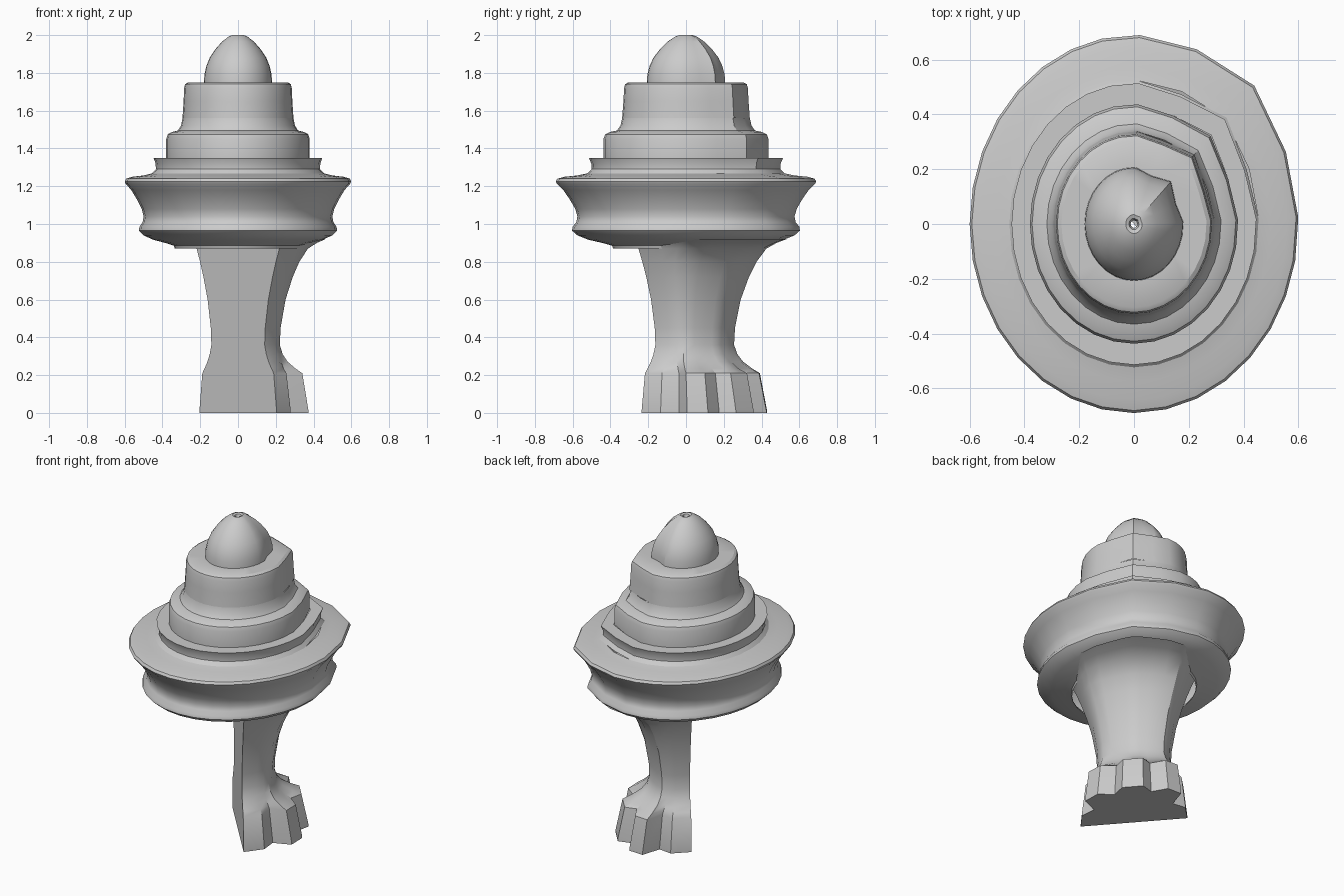
import bpy, bmesh, math

if "Cube" in bpy.data.objects:
    bpy.data.objects.remove(bpy.data.objects["Cube"])

grey = bpy.data.materials.new("stone_grey")
grey.use_nodes = True
COLOUR = (0.6, 0.6, 0.6, 1)
grey.diffuse_color = COLOUR
grey.node_tree.nodes["Principled BSDF"].inputs["Base Color"].default_value = COLOUR

STRETCH = 1.15  # the plan is an ellipse, longer in y


def finish(bm, name, angle):
    bmesh.ops.recalc_face_normals(bm, faces=bm.faces)
    mesh = bpy.data.meshes.new(name)
    bm.to_mesh(mesh)
    bm.free()
    mesh.materials.append(grey)
    obj = bpy.data.objects.new(name, mesh)
    bpy.context.collection.objects.link(obj)
    bpy.ops.object.select_all(action="DESELECT")
    obj.select_set(True)
    bpy.context.view_layer.objects.active = obj
    bpy.ops.object.shade_smooth_by_angle(angle=math.radians(angle))
    return obj


def skin(bm, rings, closed=True):
    for a, b in zip(rings, rings[1:]):
        n = len(a)
        for i in range(n if closed else n - 1):
            j = (i + 1) % n
            bm.faces.new((a[i], a[j], b[j], b[i]))


# Turned parts: three smooth quarters and one coarse, creased quarter
def turned(name, profile, dent, corner):
    spokes = [(0, 1), (22.5, dent), (45, corner), (67.5, dent)]
    spokes += [(90 + 270 * i / 24, 1) for i in range(24)]
    bm = bmesh.new()
    rings = []
    for r, z in profile:
        ring = []
        for deg, f in spokes:
            a = math.radians(deg + (2 if deg == 0 else -2 if deg == 90 else 0))
            ring.append(bm.verts.new((r * f * math.cos(a),
                                      r * f * STRETCH * math.sin(a), z)))
        rings.append(ring)
    skin(bm, rings)
    return finish(bm, name, 32)


turned("bowl", [(.335, .87), (.34, .885), (.375, .897), (.45, .917), (.5, .94),
                (.525, .965), (.522, .985), (.505, 1.01), (.5, 1.04), (.51, 1.08),
                (.535, 1.13), (.565, 1.18), (.594, 1.212), (.6, 1.225),
                (.592, 1.24), (.56, 1.25), (.5, 1.257), (.455, 1.268)], 1.0, 1.035)
turned("collar", [(.455, 1.268), (.435, 1.29), (.436, 1.32), (.447, 1.35),
                  (.38, 1.35)], .98, 1.05)
turned("lower_tier", [(.38, 1.35), (.38, 1.45), (.372, 1.475), (.35, 1.487),
                      (.318, 1.495), (.302, 1.52), (.294, 1.56)], .98, 1.04)
turned("upper_tier", [(.294, 1.56), (.288, 1.65), (.285, 1.72), (.28, 1.74),
                      (.265, 1.75), (.17, 1.75)], .97, 1.06)
turned("dome", [(.18, 1.75), (.178, 1.79), (.168, 1.835), (.15, 1.88), (.12, 1.925),
                (.085, 1.965), (.05, 1.992), (.03, 2.0), (.018, 1.995),
                (.012, 1.975)], .92, 1.06)

# Leg: half sections (outward, sideways) mirrored, blended from shaft to clawed foot
SHAFT = [(0, 1), (.4, .97), (.6, .9), (.74, .82), (.86, .6), (.93, .35), (.98, .15), (1, 0)]
CLAW = [(0, 1), (.3, .97), (.44, .74), (.7, .9), (.87, .66), (.82, .34), (1, .2), (1, 0)]
# height, outward reach, half width, claw blend
ROWS = [(0, .45, .34, 1), (.015, .45, .34, 1), (.21, .405, .315, 1),
        (.235, .35, .295, .7), (.27, .29, .27, .35), (.31, .255, .25, .1),
        (.36, .238, .235, 0), (.45, .242, .24, 0), (.6, .27, .268, 0),
        (.72, .315, .305, 0), (.8, .36, .335, 0), (.87, .43, .365, 0),
        (.9, .52, .38, 0), (.92, .6, .4, 0)]


def leg():
    bm = bmesh.new()
    rings = []
    for z, reach, width, blend in ROWS:
        half = [((s[0] + (c[0] - s[0]) * blend) * reach,
                 (s[1] + (c[1] - s[1]) * blend) * width)
                for s, c in zip(SHAFT, CLAW)]
        outline = half + [(u, -v) for u, v in reversed(half[:-1])]
        rings.append([bm.verts.new((.6 * (u + v), .6 * STRETCH * (u - v), z))
                      for u, v in outline])
    skin(bm, rings)
    bm.faces.new(rings[0])
    return finish(bm, "clawed_leg", 30)


leg()
